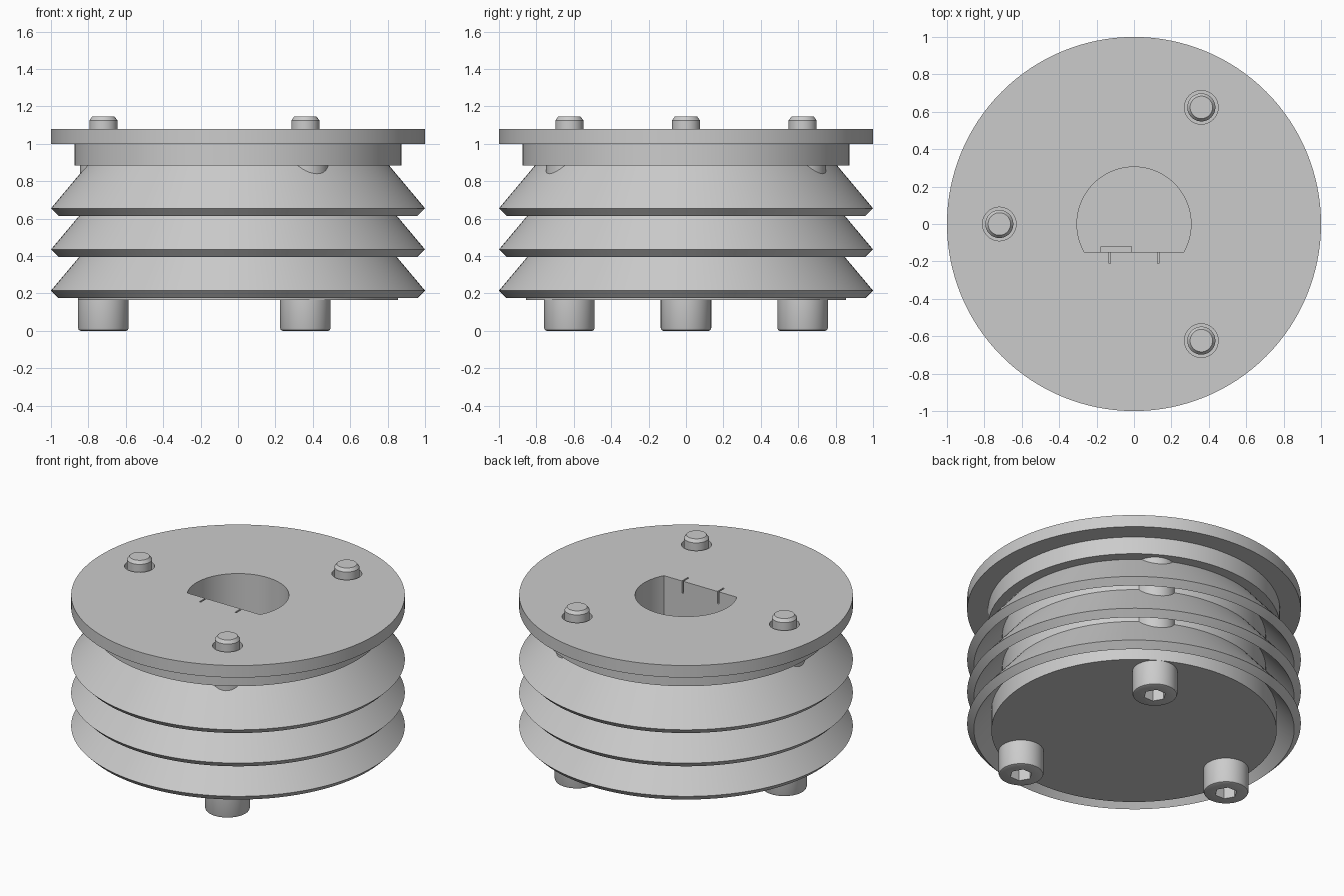
import bpy
import bmesh
from math import cos, sin, pi, radians, asin

if "Cube" in bpy.data.objects:
    bpy.data.objects.remove(bpy.data.objects["Cube"], do_unlink=True)

# Single colour
GREY = (0.6, 0.6, 0.6, 1)
metal = bpy.data.materials.new("plain grey")
metal.use_nodes = True
metal.diffuse_color = GREY
metal.node_tree.nodes["Principled BSDF"].inputs["Base Color"].default_value = GREY


def finish(name, bm):
    bmesh.ops.recalc_face_normals(bm, faces=bm.faces)
    mesh = bpy.data.meshes.new(name)
    bm.to_mesh(mesh)
    bm.free()
    mesh.materials.append(metal)
    obj = bpy.data.objects.new(name, mesh)
    bpy.context.collection.objects.link(obj)
    return obj


def lathe(name, profile, centre=(0, 0), sides=128):
    """Closed solid turned about a vertical axis from (radius, height) points."""
    bm = bmesh.new()
    rings = []
    for r, z in profile:
        rings.append([bm.verts.new((centre[0] + r * cos(2 * pi * i / sides),
                                    centre[1] + r * sin(2 * pi * i / sides), z))
                      for i in range(sides)])
    for low, high in zip(rings, rings[1:]):
        for i in range(sides):
            j = (i + 1) % sides
            bm.faces.new((low[i], low[j], high[j], high[i]))
    bm.faces.new(rings[0][::-1])
    bm.faces.new(rings[-1])
    return finish(name, bm)


def prism(name, outline, z0, z1):
    """Vertical extrusion of an outline in plan."""
    bm = bmesh.new()
    base = bm.faces.new([bm.verts.new((x, y, z0)) for x, y in outline])
    top = bmesh.ops.extrude_face_region(bm, geom=[base])["geom"]
    moved = [v for v in top if isinstance(v, bmesh.types.BMVert)]
    bmesh.ops.translate(bm, verts=moved, vec=(0, 0, z1 - z0))
    return finish(name, bm)


def box(name, x0, x1, y0, y1, z0, z1):
    return prism(name, [(x0, y0), (x1, y0), (x1, y1), (x0, y1)], z0, z1)


def select_only(obj):
    bpy.ops.object.select_all(action="DESELECT")
    obj.select_set(True)
    bpy.context.view_layer.objects.active = obj


def cut(obj, cutters):
    select_only(obj)
    for cutter in cutters:
        mod = obj.modifiers.new("cut", "BOOLEAN")
        mod.operation = "DIFFERENCE"
        mod.solver = "EXACT"
        mod.object = cutter
        bpy.ops.object.modifier_apply(modifier=mod.name)


BOLT_RING = 0.72
bolts_at = [(BOLT_RING * cos(radians(a)), BOLT_RING * sin(radians(a)))
            for a in (60, 180, 300)]

# Ribbed body: base disc, three drooping ribs, lip under the plate
SLOPE = 0.84      # radius gained per unit of drop
CORE = 0.79
BASE = 0.855
profile = [(BASE, 0.165)]
for n in range(3):
    tip = 0.215 + 0.22 * n
    inner = BASE if n == 0 else CORE
    profile += [(inner, tip - 0.04 + (0.96 - inner) / SLOPE),
                (0.96, tip - 0.04), (1.0, tip)]
    if n < 2:
        profile.append((CORE, tip + (1 - CORE) / SLOPE))
profile += [(0.807, 0.885), (0.875, 0.885), (0.875, 1.0)]
body = lathe("ribbed_body", profile)

# Top plate
plate = lathe("top_plate", [(1.0, 1.0), (1.0, 1.08)])

# Cutters: D-shaped bore, bolt clearance holes, slits beside the flat
BORE, FLAT = 0.305, -0.15
start = asin(FLAT / BORE)
sweep = pi - 2 * start
d_outline = [(BORE * cos(start + sweep * i / 64), BORE * sin(start + sweep * i / 64))
             for i in range(65)]
bore = prism("bore_cutter", d_outline, 0.3, 1.2)
holes = [lathe("hole_cutter", [(0.09, 0.92), (0.09, 1.2)], p, 48) for p in bolts_at]
slits = [box("slit_cutter", x - 0.005, x + 0.005, -0.21, FLAT + 0.02, 0.95, 1.2)
         for x in (-0.13, 0.13)]
cut(body, [bore] + holes)
cut(plate, [bore] + holes + slits)
helpers = [bore] + holes + slits
parts = [body, plate]

# Small ledge low in the bore
parts.append(box("bore_ledge", -0.18, -0.01, FLAT - 0.01, -0.12, 0.28, 0.45))

# Bolts with hex sockets, and the bosses they run through
for number, (x, y) in enumerate(bolts_at, 1):
    parts.append(lathe(f"boss_{number}", [(0.125, 0.2), (0.125, 0.9)], (x, y), 48))
    bolt = lathe(f"bolt_{number}", [
        (0.122, 0), (0.131, 0.004), (0.135, 0.014), (0.135, 0.168), (0.075, 0.168),
        (0.075, 1.125), (0.06, 1.145)], (x, y), 48)
    socket = lathe("socket_cutter", [(0.068, -0.1), (0.068, 0.08)], (x, y), 6)
    cut(bolt, [socket])
    helpers.append(socket)
    parts.append(bolt)

for helper in helpers:
    bpy.data.objects.remove(helper, do_unlink=True)

for part in parts:
    select_only(part)
    bpy.ops.object.shade_smooth_by_angle(angle=radians(25))
